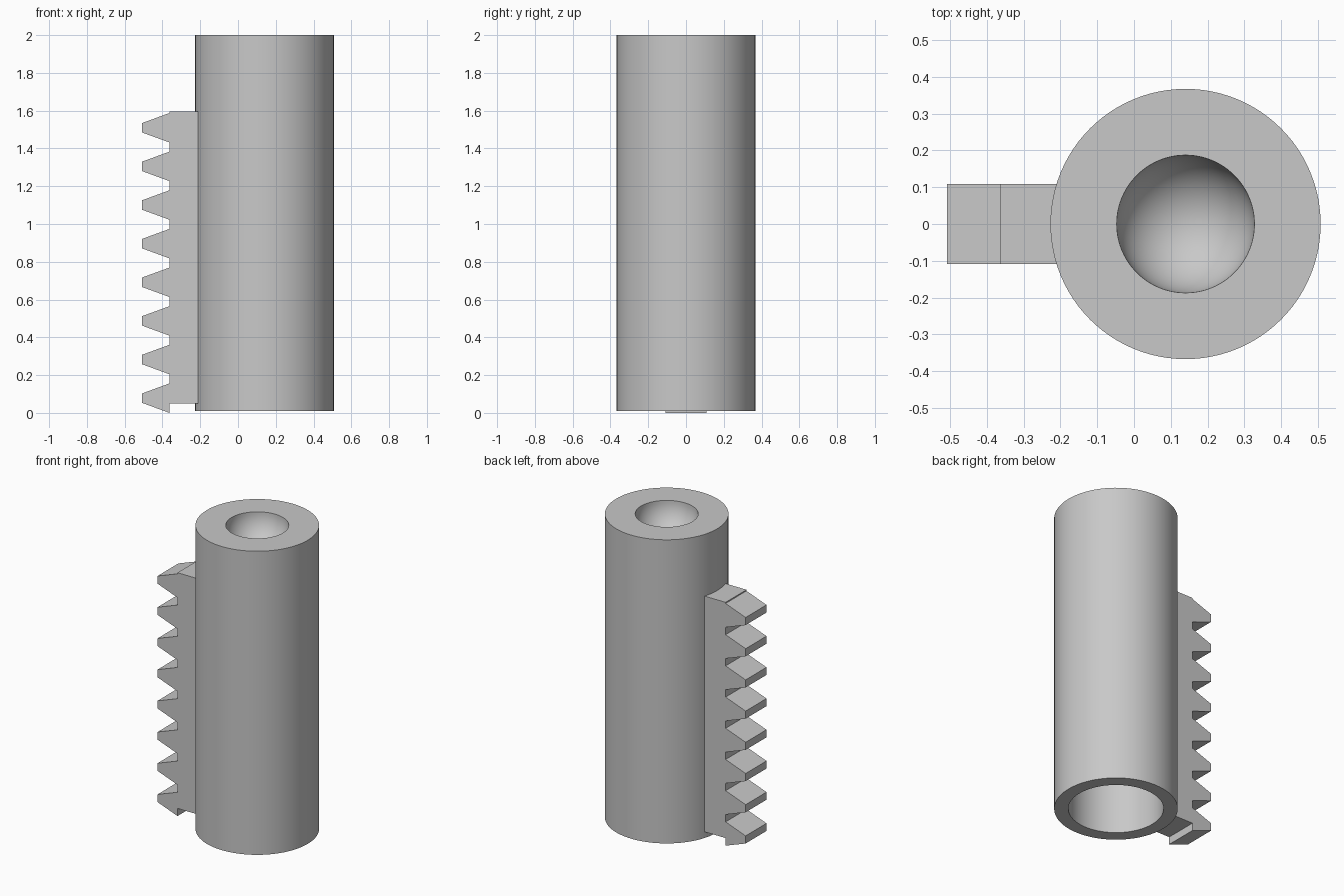
import bpy, bmesh, math
from mathutils import Vector

cube = bpy.data.objects.get("Cube")
if cube:
    bpy.data.objects.remove(cube, do_unlink=True)

GREY = (0.58, 0.58, 0.58, 1)
metal = bpy.data.materials.new("plain grey")
metal.use_nodes = True
metal.diffuse_color = GREY
metal.node_tree.nodes["Principled BSDF"].inputs["Base Color"].default_value = GREY


def make_object(name, bm):
    bmesh.ops.recalc_face_normals(bm, faces=bm.faces)
    mesh = bpy.data.meshes.new(name)
    bm.to_mesh(mesh)
    bm.free()
    obj = bpy.data.objects.new(name, mesh)
    obj.data.materials.append(metal)
    bpy.context.collection.objects.link(obj)
    return obj


# Sleeve: revolved profile with a round cup on top and a bore from below
AXIS_X, OUTER, BORE, CUP = 0.14, 0.367, 0.283, 0.187
BOTTOM, TOP, BORE_END = 0.01, 2.0, 1.6
CUP_STEPS = 16
profile = [(0, BORE_END), (BORE, BORE_END), (BORE, BOTTOM), (OUTER, BOTTOM), (OUTER, TOP)]
for i in range(CUP_STEPS + 1):
    a = math.pi / 2 * i / CUP_STEPS
    profile.append((CUP * math.cos(a), TOP - CUP * math.sin(a)))

bm = bmesh.new()
verts = [bm.verts.new((AXIS_X + r, 0, z)) for r, z in profile]
edges = [bm.edges.new(pair) for pair in zip(verts, verts[1:])]
bmesh.ops.spin(bm, geom=verts + edges, cent=(AXIS_X, 0, 0), axis=(0, 0, 1),
               angle=math.tau, steps=96, use_duplicate=False)
bmesh.ops.remove_doubles(bm, verts=bm.verts, dist=0.0005)
sleeve = make_object("sleeve", bm)
bpy.context.view_layer.objects.active = sleeve
sleeve.select_set(True)
bpy.ops.object.shade_smooth_by_angle(angle=math.radians(35))

# Toothed rack: side outline extruded across its width
ROOT_X, TIP_X, INNER_X, HALF_WIDTH = -0.363, -0.508, -0.18, 0.108
TEETH, PITCH, FIRST = 8, 0.2045, 0.078
outline = [(INNER_X, 0.05), (ROOT_X, 0.05)]
for i in range(TEETH):
    mid = FIRST + i * PITCH
    outline += [(ROOT_X, mid - 0.078), (TIP_X, mid - 0.025),
                (TIP_X, mid + 0.025), (ROOT_X, mid + 0.078)]
outline += [(ROOT_X, 1.595), (INNER_X, 1.595)]

bm = bmesh.new()
side = bm.faces.new([bm.verts.new((x, -HALF_WIDTH, z)) for x, z in outline])
moved = bmesh.ops.extrude_face_region(bm, geom=[side])["geom"]
bmesh.ops.translate(bm, vec=Vector((0, 2 * HALF_WIDTH, 0)),
                    verts=[v for v in moved if isinstance(v, bmesh.types.BMVert)])
make_object("toothed_rack", bm)
